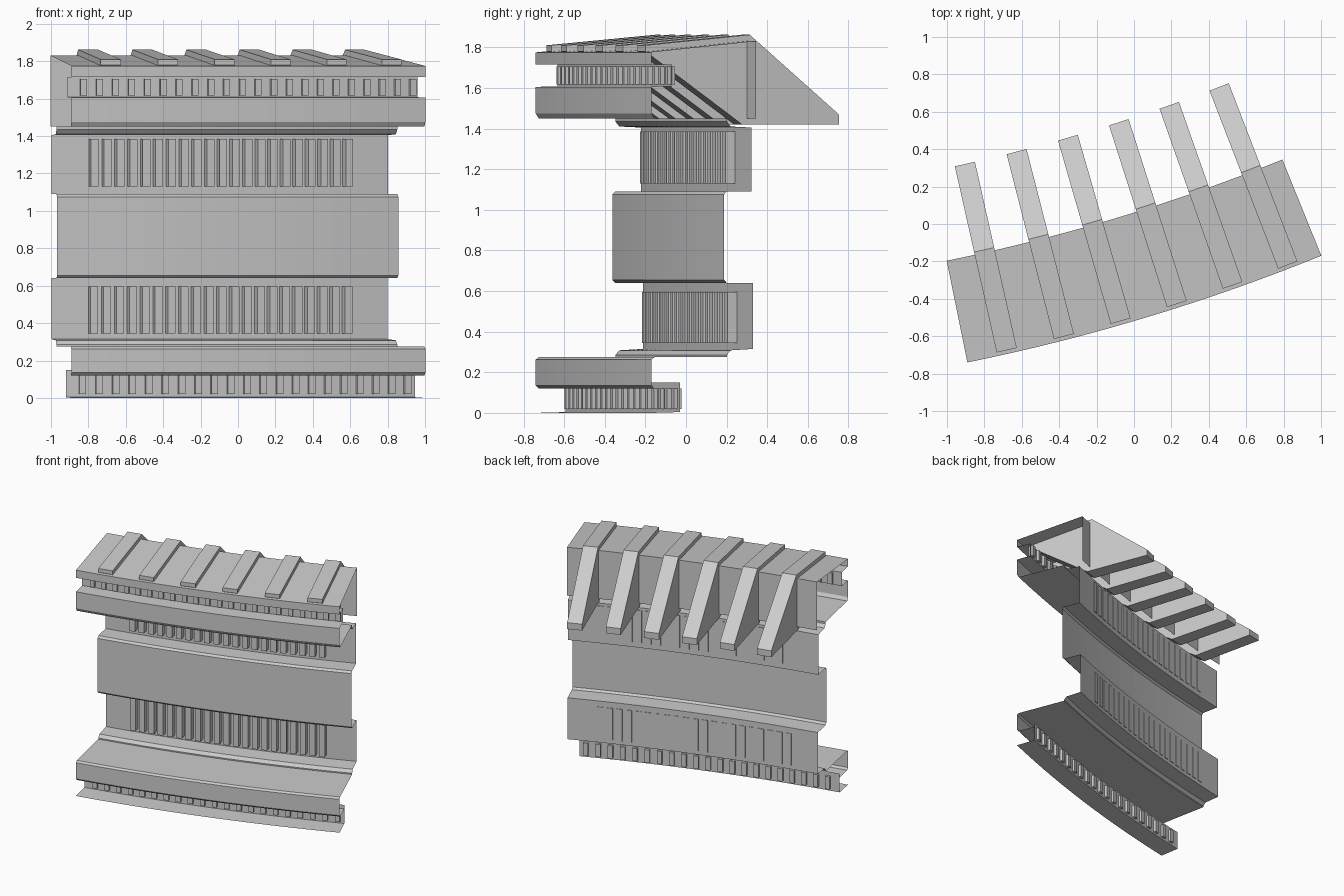
import bpy, bmesh
from math import sin, cos, radians

if "Cube" in bpy.data.objects:
    bpy.data.objects.remove(bpy.data.objects["Cube"])

# All parts follow one arc: d = depth behind the front face, a = angle in degrees
CX, CY, R = -3.034, 9.794, 10.75
A0, A1 = 11.5, 22.05
SEGS = 20


def pos(d, a, z, side=0.0):
    t = radians(a)
    return (CX + (R - d) * sin(t) + side * cos(t),
            CY - (R - d) * cos(t) + side * sin(t), z)


def finish(bm, name):
    me = bpy.data.meshes.new(name)
    bm.to_mesh(me)
    bm.free()
    ob = bpy.data.objects.new(name, me)
    bpy.context.collection.objects.link(ob)
    return ob


def sweep(name, profile):
    """Open profile of (depth, z) swept along the arc as a thin shell."""
    bm = bmesh.new()
    rows = [[bm.verts.new(pos(d, A0 + (A1 - A0) * i / SEGS, z)) for d, z in profile]
            for i in range(SEGS + 1)]
    for r0, r1 in zip(rows, rows[1:]):
        for j in range(len(profile) - 1):
            bm.faces.new((r0[j], r1[j], r1[j + 1], r0[j + 1]))
    return finish(bm, name)


def array(name, profile, width, a_first, a_last, count):
    """Closed (depth, z) outline given a width and repeated along the arc."""
    bm = bmesh.new()
    n = len(profile)
    for k in range(count):
        a = a_first + (a_last - a_first) * k / (count - 1)
        lo = [bm.verts.new(pos(d, a, z, -width / 2)) for d, z in profile]
        hi = [bm.verts.new(pos(d, a, z, width / 2)) for d, z in profile]
        bm.faces.new(lo)
        bm.faces.new(hi[::-1])
        for j in range(n):
            i = (j + 1) % n
            bm.faces.new((lo[j], hi[j], hi[i], lo[i]))
    bmesh.ops.recalc_face_normals(bm, faces=bm.faces)
    return finish(bm, name)


def block(d0, d1, z0, z1):
    return [(d0, z0), (d1, z0), (d1, z1), (d0, z1)]


# Base ledge and the strip behind the lower dentils
sweep("base_strip", [(0, 0), (0.15, 0.004), (0.15, 0.15)])

# Lower band, recessed wall, middle band, upper recessed wall and ledge, upper band
sweep("wall_shell", [
    (0.15, 0.12), (0.015, 0.12), (0, 0.135), (0, 0.262), (0.015, 0.274),
    (0.40, 0.276), (0.40, 0.285), (0.42, 0.308), (0.54, 0.315),
    (0.54, 0.64), (0.40, 0.64), (0.385, 0.655), (0.385, 1.075), (0.40, 1.09),
    (0.53, 1.09), (0.53, 1.405), (0.42, 1.41), (0.40, 1.435), (0.40, 1.45),
    (0.015, 1.45), (0, 1.475), (0, 1.605), (0.11, 1.608)])

# Upper dentil strip, cornice, sloping roof and rear wall
sweep("cornice_and_roof", [
    (0.11, 1.608), (0.11, 1.715), (0, 1.715), (0, 1.775),
    (0.555, 1.83), (0.555, 1.45)])

# Vertical bars on both recessed walls
array("lower_bars", block(0.49, 0.545, 0.345, 0.595), 0.042, 12.76, 20.7, 21)
array("upper_bars", block(0.48, 0.535, 1.13, 1.385), 0.042, 12.76, 20.7, 21)

# Dentil rows
array("lower_dentils", block(0.13, 0.17, 0.02, 0.12), 0.036, 11.98, 21.8, 21)
array("upper_dentils", block(0.09, 0.13, 1.617, 1.705), 0.034, 11.96, 21.88, 22)

# Roof ribs that run back into sloping buttresses
array("roof_buttresses", [
    (0.02, 1.78), (0.02, 1.81), (0.57, 1.862), (1.04, 1.47),
    (1.04, 1.42), (0.53, 1.42)], 0.11, 12.67, 21.06, 6)
